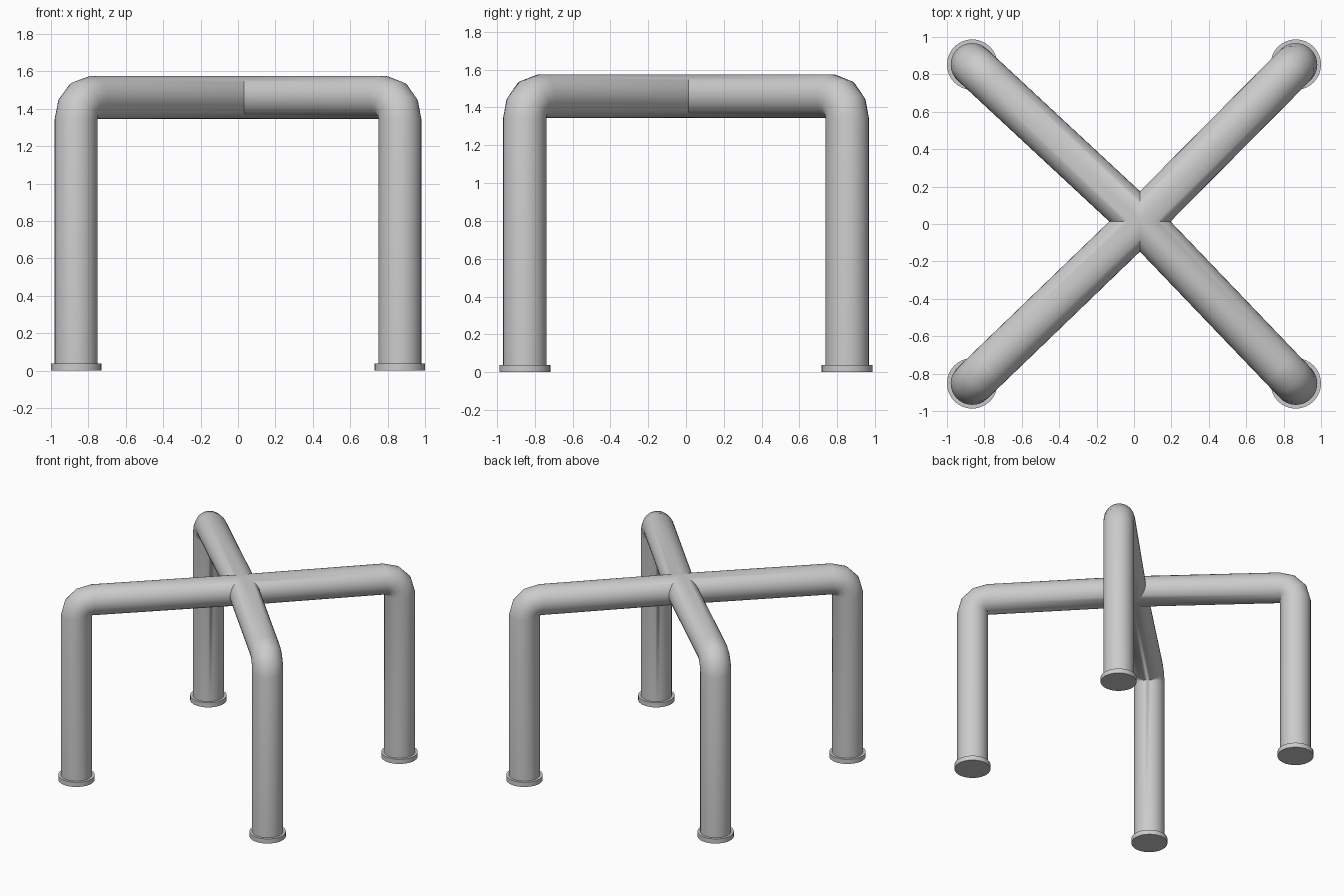
import bpy, bmesh
from math import sin, cos, pi, radians
from mathutils import Vector

if "Cube" in bpy.data.objects:
    bpy.data.objects.remove(bpy.data.objects["Cube"])

R = 0.115                       # tube radius
SIDES = 32
BEND_Z = 1.345                  # height where the legs start to bend
CENTRE = Vector((0.035, 0.015, 0))
Z = Vector((0, 0, 1))
FEET = [Vector((sx * 0.865, sy * 0.852, 0)) for sx, sy in
        ((1, 1), (-1, 1), (-1, -1), (1, -1))]
DIRS = [(f - CENTRE).normalized() for f in FEET]


def finish(name, bm, angle=35):
    bmesh.ops.recalc_face_normals(bm, faces=bm.faces)
    mesh = bpy.data.meshes.new(name)
    bm.to_mesh(mesh)
    bm.free()
    ob = bpy.data.objects.new(name, mesh)
    bpy.context.collection.objects.link(ob)
    bpy.ops.object.select_all(action='DESELECT')
    bpy.context.view_layer.objects.active = ob
    ob.select_set(True)
    bpy.ops.object.shade_smooth_by_angle(angle=radians(angle))
    return ob


def bent_tube(bm, foot, out):
    """Vertical leg, tight elbow, then beam running past the centre."""
    side = Z.cross(out)
    pivot = foot - out * R + Z * BEND_Z

    def ring(t, shift=Vector()):
        e = out * cos(t) + Z * sin(t)
        c = pivot + e * R + shift
        return [bm.verts.new(c + R * (e * cos(a) + side * sin(a)))
                for a in (2 * pi * i / SIDES for i in range(SIDES))]

    rings = [ring(0, -Z * (BEND_Z - 0.01))]
    rings += [ring(radians(t)) for t in (0, 30, 60, 90)]
    rings.append(ring(pi / 2, -out * ((foot - CENTRE).length + 0.15)))
    for a, b in zip(rings, rings[1:]):
        for i in range(SIDES):
            j = (i + 1) % SIDES
            bm.faces.new((a[i], a[j], b[j], b[i]))


# frame: four bent tubes mitred together at the centre
frame = bmesh.new()
for i, (foot, out) in enumerate(zip(FEET, DIRS)):
    arm = bmesh.new()
    bent_tube(arm, foot, out)
    for other in (DIRS[i - 1], DIRS[(i + 1) % 4]):
        bmesh.ops.bisect_plane(arm, geom=arm.verts[:] + arm.edges[:] + arm.faces[:],
                               plane_co=CENTRE, plane_no=out - other,
                               clear_inner=True)
    tmp = bpy.data.meshes.new("arm")
    arm.to_mesh(tmp)
    arm.free()
    frame.from_mesh(tmp)
    bpy.data.meshes.remove(tmp)
bmesh.ops.remove_doubles(frame, verts=frame.verts, dist=0.001)
finish("leg_frame", frame, 40)

# foot caps
for name, foot in zip(("back_right", "back_left", "front_left", "front_right"), FEET):
    bm = bmesh.new()
    bmesh.ops.create_cone(bm, cap_ends=True, segments=SIDES, radius1=0.135,
                          radius2=0.135, depth=0.038)
    bmesh.ops.translate(bm, verts=bm.verts, vec=foot + Z * 0.019)
    finish(name + "_foot", bm)
